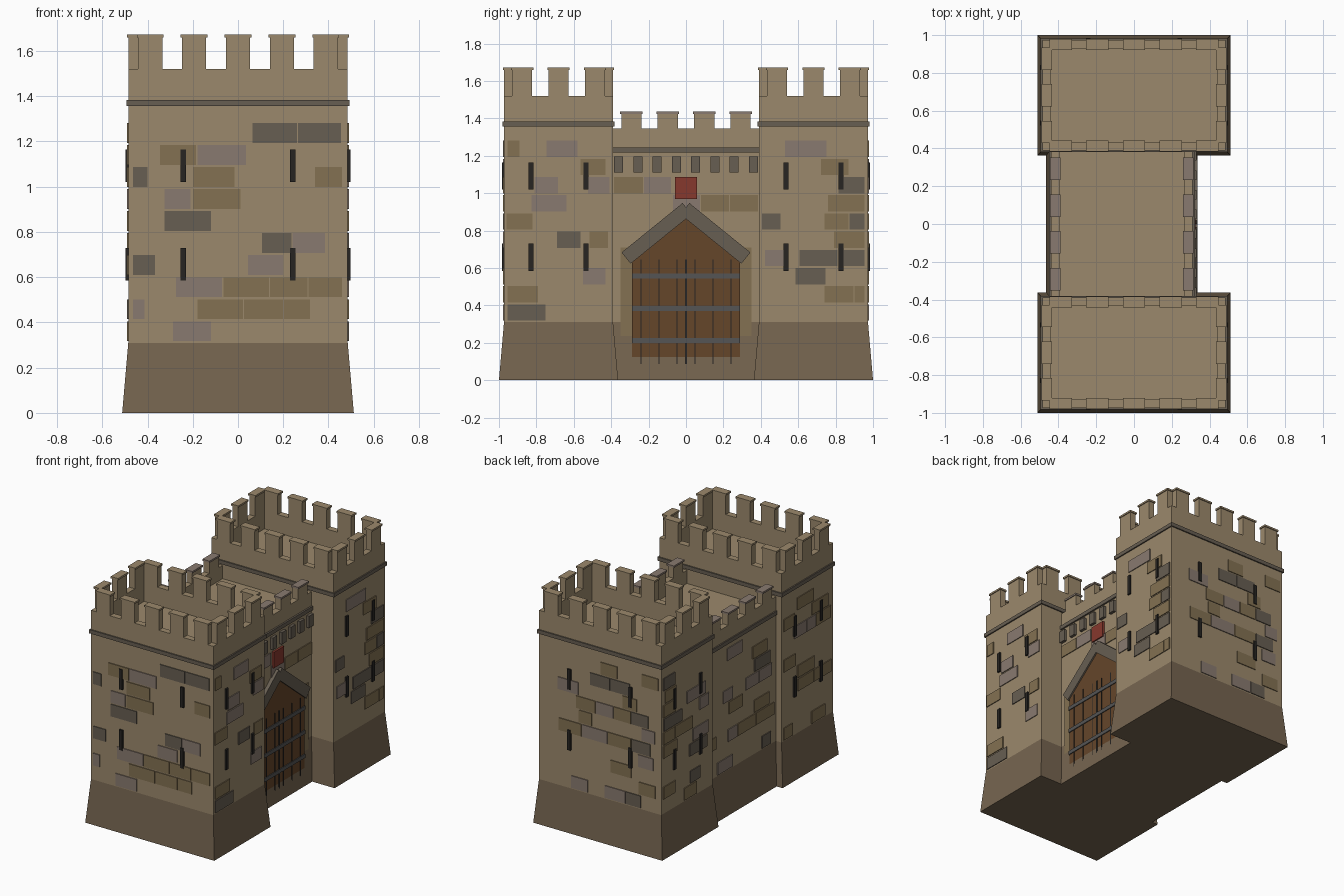
import bpy, bmesh, math, random
from mathutils import Matrix, Vector

if "Cube" in bpy.data.objects:
    bpy.data.objects.remove(bpy.data.objects["Cube"])

random.seed(4)

def material(name, r, g, b):
    m = bpy.data.materials.new(name)
    m.diffuse_color = (r, g, b, 1)
    m.use_nodes = True
    m.node_tree.nodes["Principled BSDF"].inputs["Base Color"].default_value = m.diffuse_color
    return m

SAND = material("sandstone", .33, .25, .15)
BASE = material("plinth_stone", .18, .13, .08)
TRIM = material("trim_stone", .136, .112, .085)
MAUVE = material("mauve_stone", .25, .195, .16)
BROWN = material("brown_stone", .227, .165, .084)
BLACK = material("slit_black", .02, .018, .016)
WOOD = material("door_wood", .13, .061, .023)
IRON = material("iron", .09, .09, .09)
RED = material("red", .24, .04, .026)

def finish(name, bm, mat):
    bmesh.ops.recalc_face_normals(bm, faces=bm.faces)
    me = bpy.data.meshes.new(name)
    bm.to_mesh(me)
    bm.free()
    me.materials.append(mat)
    ob = bpy.data.objects.new(name, me)
    bpy.context.collection.objects.link(ob)
    return ob

def boxes(name, items, mat, flare=0):
    """One mesh from (x0, x1, y0, y1, z0, z1) boxes; flare widens the foot."""
    bm = bmesh.new()
    for x0, x1, y0, y1, z0, z1 in items:
        vs = bmesh.ops.create_cube(bm, size=1)["verts"]
        for v in vs:
            hi = [c > 0 for c in v.co]
            f = 0 if hi[2] else flare
            v.co = Vector((x1 + f if hi[0] else x0 - f,
                           y1 + f if hi[1] else y0 - f,
                           z1 if hi[2] else z0))
    return finish(name, bm, mat)

def on_wall(axis, plane, u0, u1, z0, z1, out=.008):
    """Thin box sitting on a wall; the sign of plane gives the outward side."""
    s = math.copysign(1, plane)
    a, b = sorted((plane - s * .01, plane + s * out))
    return (a, b, u0, u1, z0, z1) if axis == "x" else (u0, u1, a, b, z0, z1)

def battlement(axis, plane, inner, u0, u1, n, z0, z1, z2):
    """Parapet wall with n merlons; returns (walls, caps)."""
    a, b = sorted((plane, inner))
    def put(p, q, u, v, zl, zh):
        return (p, q, u, v, zl, zh) if axis == "x" else (u, v, p, q, zl, zh)
    walls, caps = [put(a, b, u0, u1, z0, z1)], []
    cell = (u1 - u0) / n
    for i in range(n):
        c, h = u0 + cell * (i + .5), cell * .275
        walls.append(put(a, b, c - h, c + h, z1, z2 - .013))
        caps.append(put(a - .006, b + .006, c - h - .006, c + h + .006, z2 - .013, z2))
    return walls, caps

W, Y0, Y1 = .485, .39, .973      # tower half width, inner and outer y
GF, GB = .31, -.44               # gatehouse front and back planes

# Towers: plinth, shaft, string course, crenellated parapet
for side, s in (("front", -1), ("back", 1)):
    ya, yb = sorted((s * Y0, s * Y1))
    boxes(side + "_tower_plinth", [(-W, W, ya, yb, 0, .31)], BASE, .027)
    boxes(side + "_tower_shaft", [(-W, W, ya, yb, .31, 1.39)], SAND)
    boxes(side + "_tower_string_course",
          [(-W - .009, W + .009, ya - .009, yb + .009, 1.356, 1.383)], TRIM)
    walls, caps = [], []
    for args in (("x", -W, -W + .045, ya, yb, 3), ("x", W, W - .045, ya, yb, 3),
                 ("y", ya, ya + .045, -W, W, 5), ("y", yb, yb - .045, -W, W, 5)):
        w, c = battlement(*args, 1.38, 1.52, 1.672)
        walls += w
        caps += c
    boxes(side + "_tower_parapet", walls, SAND)
    boxes(side + "_tower_merlon_caps", caps, SAND)

# Gatehouse between the towers
boxes("gate_plinth", [(GB, GF, -Y0, Y0, 0, .31)], BASE, .025)
boxes("gate_wall", [(GB, GF, -Y0, Y0, .31, 1.25)], SAND)
boxes("gate_string_course", [(GB - .009, GF + .012, -Y0, Y0, 1.217, 1.245)], TRIM)
wf, cf = battlement("x", GF, GF - .045, -Y0, Y0, 4, 1.24, 1.345, 1.437)
wb, cb = battlement("x", GB, GB + .045, -Y0, Y0, 4, 1.24, 1.345, 1.437)
boxes("gate_parapet", wf + wb, SAND)
boxes("gate_merlon_caps", cf + cb, MAUVE)
boxes("corbels", [on_wall("x", GF, -.385 + .103 * i, -.336 + .103 * i, 1.11, 1.195, .02)
                  for i in range(8)], TRIM)
boxes("red_plaque", [on_wall("x", GF, -.058, .058, .97, 1.085, .015)], RED)

# Door: pointed leaf, jambs, gable trim, boards and iron bands
bm = bmesh.new()
leaf = bm.faces.new([bm.verts.new((GF - .01, y, z)) for y, z in
                     ((-.29, .02), (.29, .02), (.29, .63), (0, .88), (-.29, .63))])
ext = bmesh.ops.extrude_face_region(bm, geom=[leaf])["geom"]
bmesh.ops.translate(bm, vec=(.025, 0, 0), verts=[v for v in ext if isinstance(v, bmesh.types.BMVert)])
finish("door", bm, WOOD)
boxes("door_jambs", [on_wall("x", GF, y, y + .06, .1, .71, .006) for y in (-.35, .29)], BROWN)
bm = bmesh.new()
for s in (-1, 1):
    bmesh.ops.create_cube(bm, size=1, matrix=Matrix.Translation((GF + .008, s * .157, .785))
                          @ Matrix.Rotation(-s * math.radians(39), 4, "X")
                          @ Matrix.Diagonal((.036, .42, .077, 1)))
finish("door_gable_trim", bm, TRIM)
boxes("door_board_gaps", [on_wall("x", GF, y - w, y + w, .05, .645, .018) for y, w in
      ((0, .005), (.048, .003), (-.048, .003), (.145, .003), (-.145, .003),
       (.24, .003), (-.24, .003))], BLACK)
boxes("door_iron_bands", [on_wall("x", GF, -.29, .29, z, z + .027, .021)
                          for z in (.198, .37, .543)], IRON)

# Arrow slits on the outer faces
slits = []
for z in (.585, 1.02):
    for s in (-1, 1):
        for u in (-.242, .242):
            slits.append(on_wall("y", s * Y1, u - .013, u + .013, z, z + .145, .012))
        for y in (-.828, -.535, .535, .828):
            slits.append(on_wall("x", s * W, y - .013, y + .013, z, z + .145, .012))
boxes("arrow_slits", slits, BLACK)

# Facing stones: (course, start, end, colour) on the seen walls, random on the rest
stones = {"m": [], "b": [], "d": []}

def lay(axis, plane, items):
    for row, u0, u1, c in items:
        z = .318 + row * .0973
        stones[c].append(on_wall(axis, plane, u0, u1, z, z + .087, .006))

def scatter(u0, u1, rows):
    out = []
    for row in rows:
        u = u0 + random.uniform(.02, .12)
        while u < u1 - .08:
            w = min(random.uniform(.1, .21), u1 - .02 - u)
            if random.random() < .38:
                out.append((row, u, u + w, random.choice("mbbd")))
            u += w + .006
    return out

lay("y", -Y1, [
    (9, .065, .26, "d"), (9, .265, .455, "d"), (8, -.345, -.185, "b"), (8, -.18, .035, "m"),
    (7, -.465, -.4, "d"), (7, -.2, -.015, "b"), (7, .34, .46, "b"), (6, -.325, -.21, "m"),
    (6, -.2, .01, "b"), (5, -.325, -.12, "d"), (4, .105, .237, "d"), (4, .24, .385, "m"),
    (3, -.465, -.367, "d"), (3, .045, .2, "m"), (2, -.275, -.07, "m"), (2, -.065, .137, "b"),
    (2, .142, .307, "b"), (2, .312, .46, "b"), (1, -.465, -.413, "m"), (1, -.18, .022, "b"),
    (1, .027, .2, "b"), (1, .204, .318, "b"), (0, -.287, -.12, "m")])
lay("x", W, [
    (9, -.954, -.89, "b"), (9, -.745, -.58, "m"), (8, -.563, -.43, "b"), (7, -.81, -.685, "m"),
    (7, -.525, -.41, "m"), (6, -.825, -.638, "m"), (5, -.96, -.82, "b"), (4, -.69, -.563, "d"),
    (4, -.515, -.418, "b"), (2, -.552, -.43, "m"), (1, -.954, -.79, "b"), (0, -.954, -.75, "d"),
    (9, .53, .75, "m"), (8, .723, .87, "b"), (7, .815, .954, "d"), (6, .76, .954, "b"),
    (5, .407, .504, "d"), (5, .74, .868, "b"), (5, .873, .954, "d"), (4, .79, .954, "b"),
    (3, .606, .81, "d"), (3, .815, .954, "d"), (3, .423, .53, "m"), (2, .585, .745, "d"),
    (1, .74, .895, "b"), (1, .9, .954, "b")])
lay("x", GF, [(7, -.385, -.23, "b"), (7, -.225, -.08, "m"), (6, -.07, .075, "m"),
              (6, .08, .23, "b"), (6, .235, .385, "b")])
lay("y", Y1, scatter(-W, W, range(10)))
lay("x", -W, scatter(-Y1, -Y0, range(10)))
lay("x", -W, scatter(Y0, Y1, range(10)))
lay("x", GB, scatter(-Y0, Y0, range(9)))
boxes("mauve_facing_stones", stones["m"], MAUVE)
boxes("brown_facing_stones", stones["b"], BROWN)
boxes("dark_facing_stones", stones["d"], TRIM)
